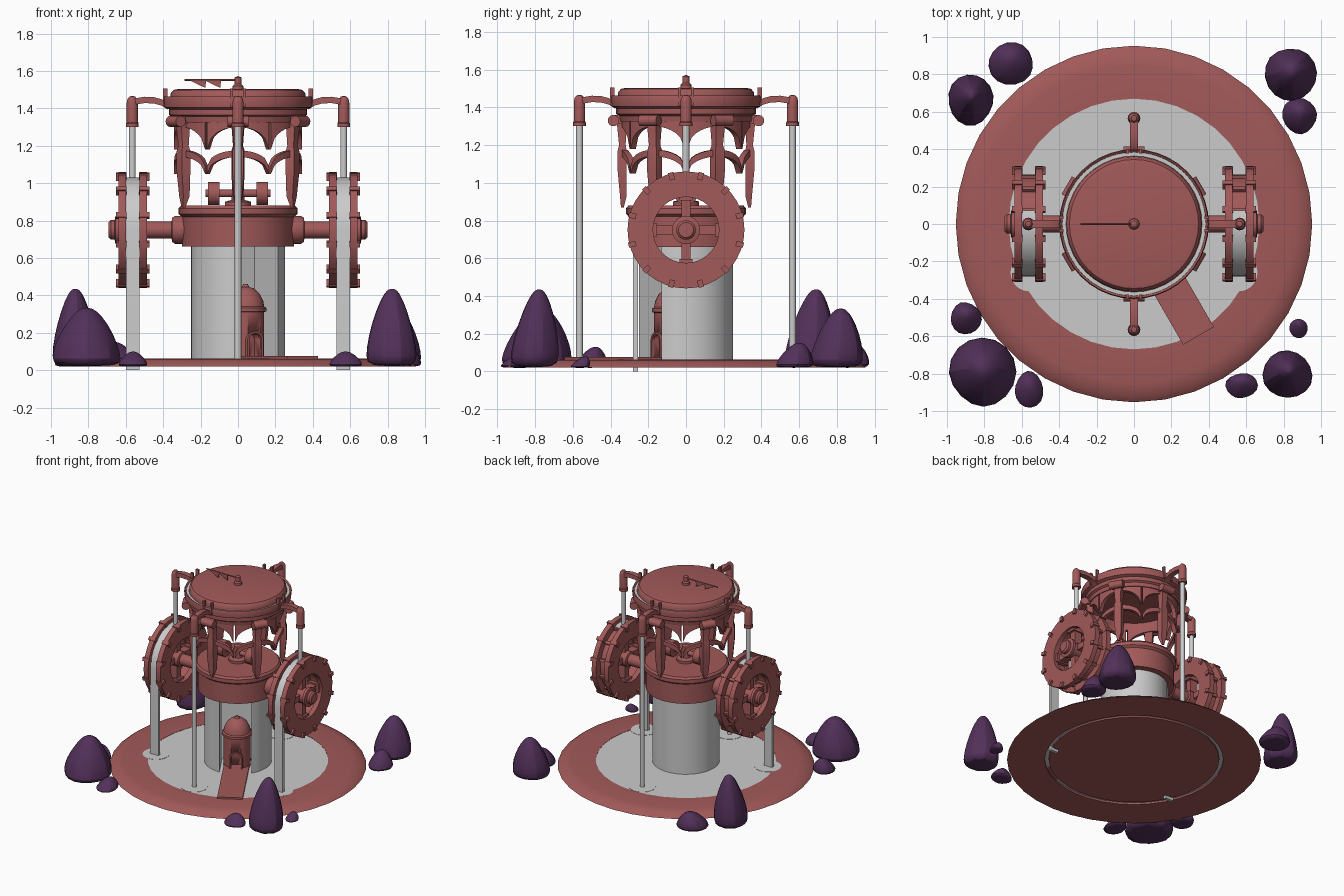
import bpy, bmesh, random
from math import sin, cos, pi, radians
from mathutils import Matrix, Vector

if "Cube" in bpy.data.objects:
    bpy.data.objects.remove(bpy.data.objects["Cube"])

random.seed(4)

def material(name, col):
    m = bpy.data.materials.new(name)
    m.diffuse_color = (*col, 1)
    m.use_nodes = True
    m.node_tree.nodes["Principled BSDF"].inputs["Base Color"].default_value = m.diffuse_color
    return m

RED = material("red_clay", (0.36, 0.10, 0.10))
PURPLE = material("purple_rock", (0.085, 0.03, 0.10))
I = Matrix.Identity(4)

def turn(deg, axis='Z'):
    return Matrix.Rotation(radians(deg), 4, axis)

def loft(name, sections, mat=RED, M=I, ring=False):
    """Bridge closed sections; ring joins last to first, otherwise ends are capped."""
    bm = bmesh.new()
    rows = [[bm.verts.new(M @ Vector(p)) for p in s] for s in sections]
    n, k = len(rows), len(rows[0])
    for i in range(n if ring else n - 1):
        a, b = rows[i], rows[(i + 1) % n]
        for j in range(k):
            bm.faces.new((a[j], a[(j + 1) % k], b[(j + 1) % k], b[j]))
    if not ring:
        bm.faces.new(rows[0])
        bm.faces.new(rows[-1])
    bmesh.ops.remove_doubles(bm, verts=bm.verts, dist=1e-5)
    bmesh.ops.delete(bm, geom=[e for e in bm.edges if not e.link_faces], context='EDGES')
    bmesh.ops.recalc_face_normals(bm, faces=bm.faces)
    me = bpy.data.meshes.new(name)
    bm.to_mesh(me)
    bm.free()
    ob = bpy.data.objects.new(name, me)
    bpy.context.collection.objects.link(ob)
    if mat:
        me.materials.append(mat)
    return ob

def lathe(name, prof, mat=RED, M=I, segs=32):
    secs = [[(r * cos(2 * pi * i / segs), r * sin(2 * pi * i / segs), z) for r, z in prof] for i in range(segs)]
    return loft(name, secs, mat, M, ring=True)

def rod(name, p, q, r, mat=RED, segs=16):
    d = Vector(q) - Vector(p)
    M = Matrix.Translation(p) @ d.to_track_quat('Z', 'Y').to_matrix().to_4x4()
    return lathe(name, [(0, 0), (r, 0), (r, d.length), (0, d.length)], mat, M, segs)

def prism(name, pts, z0, z1, mat=RED, M=I):
    return loft(name, [[(x, y, z) for x, y in pts] for z in (z0, z1)], mat, M)

def box(name, x, y, z, mat=RED, M=I):
    return prism(name, [(x[0], y[0]), (x[1], y[0]), (x[1], y[1]), (x[0], y[1])], *z, mat, M)

# base: outer rim, pool and underside plate
lathe("base_rim", [(0.67, 0.02), (0.67, 0.062), (0.85, 0.06), (0.92, 0.047), (0.953, 0.02)], segs=36)
lathe("pool_water", [(0, 0.035), (0.68, 0.035), (0.68, 0.06), (0, 0.06)], None, segs=36)
lathe("base_plate", [(0, 0.022), (0.64, 0.022), (0.64, 0.036), (0, 0.036)], segs=36)
for i, (x, y) in enumerate([(0.56, -0.26), (-0.56, -0.26), (0, 0.565), (0, -0.565)]):
    lathe(f"ripple_{i}", [(0, 0.058), (0.1, 0.058), (0.1, 0.062), (0, 0.062)], None, Matrix.Translation((x, y, 0)))

# tower with a notch for the doorway, local +x is the door direction
DOOR = turn(-60)
arc = [(0.25 * cos(a), 0.25 * sin(a)) for a in (radians(28.7 + i * 302.6 / 40) for i in range(41))]
prism("tower", arc + [(-0.03, -0.12), (-0.03, 0.12)], 0.06, 0.665, None, DOOR)
box("entrance_ramp", (0.0, 0.69), (-0.095, 0.095), (0.03, 0.075), RED, DOOR)
booth = lathe("entrance_booth", [(0, 0.06), (0.1, 0.06), (0.1, 0.31), (0.112, 0.315), (0.112, 0.333), (0.1, 0.34),
              (0.095, 0.37), (0.075, 0.41), (0.045, 0.437), (0.02, 0.445), (0.012, 0.46), (0, 0.462)],
              RED, DOOR @ Matrix.Translation((0.08, 0, 0)))

def arch_pts(w, h):
    return [(-w, 0.05)] + [(-w * cos(pi * i / 10), h + w * sin(pi * i / 10)) for i in range(11)] + [(w, 0.05)]

cutter = loft("door_cutter", [[(u, y, z) for y, z in arch_pts(0.038, 0.16)] for u in (0.11, 0.25)], RED, DOOR)
cutter.hide_render = True
cutter.display_type = 'WIRE'
mod = booth.modifiers.new("door", 'BOOLEAN')
mod.object = cutter
mod.operation = 'DIFFERENCE'
loft("door_frame", [[(0.165, y, z), (0.188, y, z), (0.188, Y, Z), (0.165, Y, Z)]
     for (y, z), (Y, Z) in zip(arch_pts(0.038, 0.16), arch_pts(0.05, 0.16))], RED, DOOR)

# collar on top of the tower
lathe("tower_collar", [(0, 0.66), (0.30, 0.66), (0.30, 0.82), (0.318, 0.835), (0.318, 0.865), (0.305, 0.88), (0, 0.88)])

# inner axle with two rollers
lathe("roller_post", [(0, 0.87), (0.07, 0.87), (0.07, 0.9), (0.035, 0.91), (0.03, 1.0), (0, 1.01)])
rod("roller_axle", (-0.175, 0, 0.945), (0.175, 0, 0.945), 0.02)
for s in (-1, 1):
    rod("roller", (s * 0.10, 0, 0.945), (s * 0.16, 0, 0.945), 0.062, RED, 24)

# open arcade: legs, scroll capitals and two tiers of arches
for k in range(6):
    M = turn(30 + 60 * k)
    loft(f"leg_{k}", [[(a, -w, z), (b, -w * 0.8, z), (b, w * 0.8, z), (a, w, z)] for z, w, a, b in
         [(0.87, 0.008, 0.33, 0.345), (0.93, 0.028, 0.315, 0.35), (1.06, 0.036, 0.315, 0.362),
          (1.17, 0.036, 0.315, 0.362), (1.2, 0.027, 0.32, 0.355), (1.35, 0.038, 0.315, 0.37)]], RED, M)
    rod(f"capital_scroll_{k}", M @ Vector((0.385, -0.055, 1.33)), M @ Vector((0.385, 0.055, 1.33)), 0.03)
    box(f"capital_block_{k}", (0.31, 0.385), (-0.045, 0.045), (1.315, 1.36), RED, M)
    for tier in (0, 1):
        secs = []
        for i in range(15):
            t = -1 + i / 7
            a, h = radians(90 + 60 * k + 29 * t), (max(0, 1 - t * t)) ** 0.5
            lo = (1.05 + 0.09 * h, 1.18 + 0.12 * h)[tier]
            hi = (1.09 + 0.085 * h, 1.335)[tier]
            secs.append([(r * cos(a), r * sin(a), z) for r, z in ((0.31, lo), (0.342, lo), (0.342, hi), (0.31, hi))])
        loft(f"arch_{k}_{tier}", secs)

# roof, gutter and the water inside it
lathe("gutter", [(0.315, 1.325), (0.35, 1.325), (0.355, 1.355), (0.37, 1.365), (0.37, 1.395), (0.395, 1.405),
                 (0.40, 1.45), (0.395, 1.462), (0.385, 1.455), (0.38, 1.42), (0.315, 1.41)], segs=40)
lathe("gutter_water", [(0.35, 1.41), (0.387, 1.41), (0.387, 1.45), (0.35, 1.45)], None, segs=40)
lathe("roof", [(0, 1.385), (0.345, 1.385), (0.365, 1.44), (0.36, 1.48), (0.345, 1.498), (0.32, 1.503), (0, 1.503)], segs=40)

# weather vane
lathe("vane_post", [(0, 1.5), (0.03, 1.5), (0.028, 1.52), (0.018, 1.53), (0.018, 1.565), (0, 1.572)], segs=16)
rod("vane_rod", (0, 0, 1.552), (-0.285, 0, 1.552), 0.005, RED, 8)
for x in (-0.26, -0.18):
    loft("vane_hook", [[(x, y, 1.55), (x + 0.09, y, 1.55), (x + 0.085, y, 1.51), (x + 0.05, y, 1.525)]
                       for y in (-0.004, 0.004)])

# four spouts
for k in range(4):
    M = turn(90 * k)
    path = [(0.375, 1.415), (0.41, 1.437), (0.45, 1.448), (0.5, 1.45), (0.56, 1.44)]
    loft(f"spout_arm_{k}", [[(r, -0.022, z - 0.022), (r, 0.022, z - 0.022), (r, 0.022, z + 0.012), (r, -0.022, z + 0.012)]
                            for r, z in path], RED, M)
    lathe(f"spout_nozzle_{k}", [(0, 1.467), (0.015, 1.463), (0.026, 1.45), (0.03, 1.43), (0.03, 1.325), (0.034, 1.32),
                                (0.034, 1.30), (0, 1.30)], RED, M @ Matrix.Translation((0.565, 0, 0)), 16)
    for s in (-1, 1):
        box(f"spout_prong_{k}", (0.378, 0.402), (s * 0.035 - 0.008, s * 0.035 + 0.008), (1.41, 1.505), RED, M)
    rod(f"falling_water_{k}", M @ Vector((0.565, 0, 1.31)), M @ Vector((0.565, 0, 0.04 if k % 2 else 1.0)), 0.018, None)

# water wheels, axis pointing outwards along local z
for s, side in ((1, "right"), (-1, "left")):
    M = Matrix.Translation((0, 0, 0.75)) @ turn(90 * s, 'Y')
    for a, b in ((0.487, 0.527), (0.598, 0.638)):
        lathe(f"{side}_wheel_rim", [(0.175, a), (0.25, a), (0.255, a), (0.31, a), (0.31, b), (0.175, b)], RED, M, 36)
    lathe(f"{side}_wheel_drum", [(0.19, 0.52), (0.255, 0.52), (0.255, 0.605), (0.19, 0.605)], RED, M, 36)
    lathe(f"{side}_axle", [(0, 0.28), (0.075, 0.28), (0.075, 0.335), (0.065, 0.352), (0.045, 0.355), (0.045, 0.5),
                           (0.06, 0.505), (0.06, 0.63), (0.075, 0.635), (0.075, 0.655), (0.052, 0.66), (0.052, 0.68),
                           (0.04, 0.692), (0, 0.693)], RED, M, 24)
    for k in range(4):
        box(f"{side}_spoke_{k}", (0.04, 0.19), (-0.024, 0.024), (0.535, 0.6), RED, M @ turn(90 * k))
        box(f"{side}_spoke_foot_{k}", (0.155, 0.19), (-0.035, 0.035), (0.515, 0.62), RED, M @ turn(90 * k))
    for k in range(12):
        for a, b in ((0.472, 0.53), (0.595, 0.653)):
            box(f"{side}_cog_{k}", (0.275, 0.315), (-0.014, 0.014), (a, b), RED, M @ turn(30 * k + 15))
        box(f"{side}_paddle_{k}", (0.25, 0.272), (-0.012, 0.012), (0.525, 0.6), RED, M @ turn(30 * k + 15))
    # water running over the wheel and falling to the pool
    pts = [(cos(a), sin(a)) for a in (radians(75 + i * 105 / 12) for i in range(13))]
    path = [((c * 0.255, 0.75 + d * 0.255), (c * 0.28, 0.75 + d * 0.28)) for c, d in pts] + [((-0.255, 0), (-0.28, 0))]
    u, v = s * 0.526, s * 0.599
    loft(f"{side}_wheel_water", [[(u, *p), (v, *p), (v, *q), (u, *q)] for p, q in path], None)

# rocks: x, y, half width, half depth, height
for i, (x, y, w, d, h) in enumerate([
        (-0.66, 0.86, 0.13, 0.12, 0.13), (-0.87, 0.66, 0.13, 0.145, 0.41), (0.84, 0.79, 0.15, 0.15, 0.31),
        (0.885, 0.57, 0.10, 0.10, 0.13), (-0.90, -0.51, 0.09, 0.09, 0.11), (-0.81, -0.80, 0.18, 0.19, 0.31),
        (-0.56, -0.89, 0.08, 0.10, 0.08), (0.88, -0.565, 0.05, 0.05, 0.06), (0.825, -0.81, 0.14, 0.135, 0.41),
        (0.575, -0.87, 0.09, 0.07, 0.08)]):
    secs, phase = [], random.random()
    wob = [random.uniform(0.95, 1.14) for _ in range(8)]
    for f, t in ((0.92, 0), (1.03, 0.12), (0.93, 0.4), (0.62, 0.75), (0.3, 0.97), (0.1, 1.02)):
        ring = []
        for j in range(8):
            a, q = 2 * pi * (j + phase) / 8, f * wob[j] * random.uniform(0.97, 1.03)
            ring.append((x + w * q * cos(a), y + d * q * sin(a) + 0.03 * t, 0.018 + h * t))
        secs.append(ring)
    rock = loft(f"rock_{i}", secs, PURPLE)
    rock.modifiers.new("round", 'SUBSURF').levels = 1
    rock.modifiers["round"].render_levels = 1

# smooth shading with sharp edges kept
bpy.ops.object.select_all(action='SELECT')
bpy.context.view_layer.objects.active = booth
bpy.ops.object.shade_smooth_by_angle(angle=radians(35))
